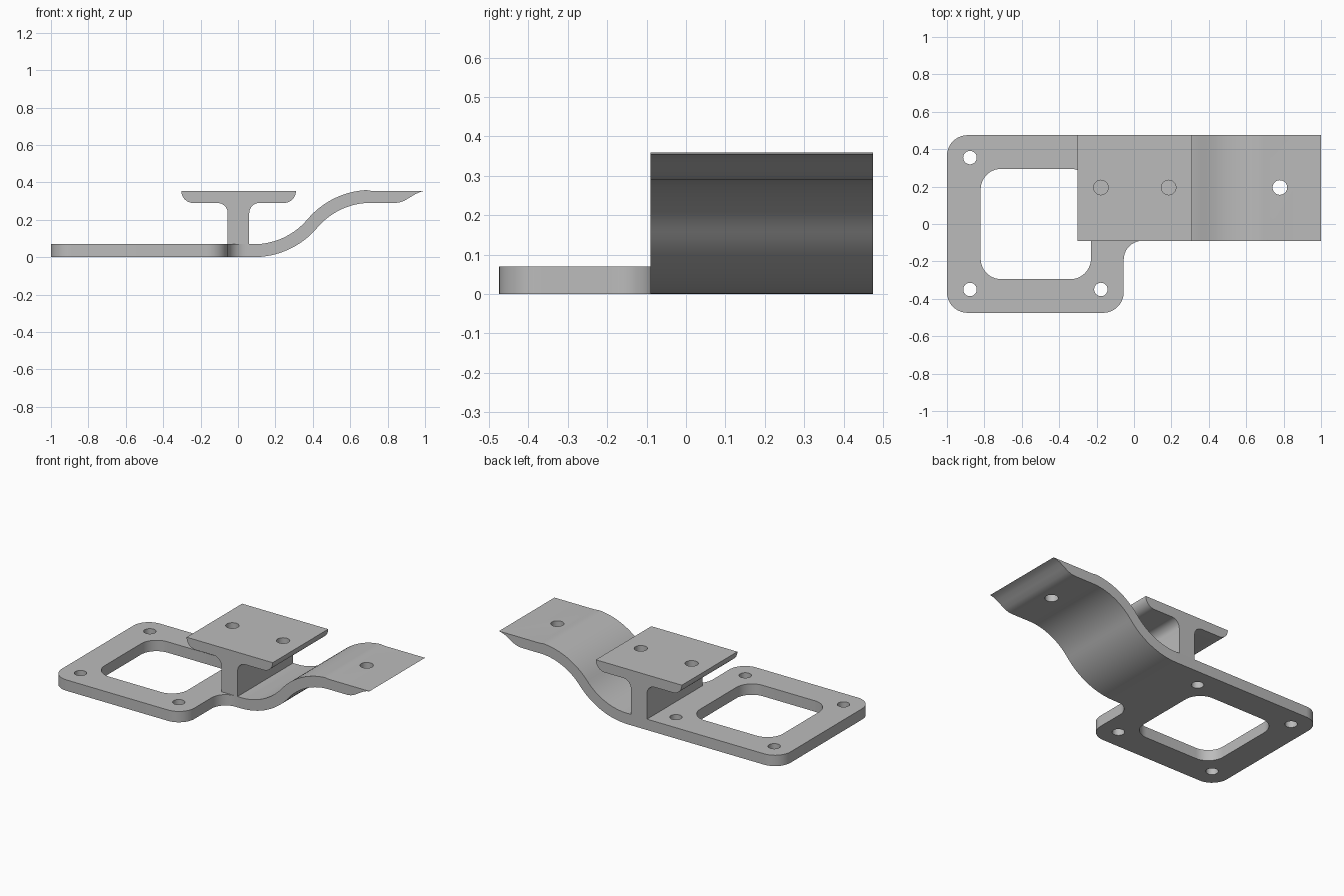
import bpy, bmesh, math
from mathutils import Vector

if "Cube" in bpy.data.objects:
    bpy.data.objects.remove(bpy.data.objects["Cube"])

metal = bpy.data.materials.new("plain_grey")
metal.diffuse_color = (0.5, 0.5, 0.5, 1)
metal.use_nodes = True
metal.node_tree.nodes["Principled BSDF"].inputs["Base Color"].default_value = metal.diffuse_color

BACK, FRONT = 0.475, -0.09      # depth of strap and tee
T, TOP, UNDER = 0.07, 0.355, 0.29
JOIN = 0.085                    # where the plate meets the strap


def rounded(corners, steps=10):
    """Outline from square corners (x, y, radius)."""
    out = []
    for i, (x, y, r) in enumerate(corners):
        p = Vector((x, y))
        if r == 0:
            out.append(p)
            continue
        u = (Vector(corners[i - 1][:2]) - p).normalized()
        v = (Vector(corners[(i + 1) % len(corners)][:2]) - p).normalized()
        c = p + (u + v) * r
        for k in range(steps + 1):
            a = math.pi / 2 * k / steps
            out.append(c - v * r * math.cos(a) - u * r * math.sin(a))
    return out


def prism(name, outline, lo, hi, along_y=False):
    """Extrude an outline along z, or along y for a side profile."""
    bm = bmesh.new()
    place = (lambda p: (p[0], lo, p[1])) if along_y else (lambda p: (p[0], p[1], lo))
    face = bm.faces.new([bm.verts.new(place(p)) for p in outline])
    ext = bmesh.ops.extrude_face_region(bm, geom=[face])
    move = Vector((0, hi - lo, 0)) if along_y else Vector((0, 0, hi - lo))
    bmesh.ops.translate(bm, vec=move,
                        verts=[g for g in ext["geom"] if isinstance(g, bmesh.types.BMVert)])
    bmesh.ops.recalc_face_normals(bm, faces=bm.faces)
    me = bpy.data.meshes.new(name)
    bm.to_mesh(me)
    bm.free()
    me.materials.append(metal)
    ob = bpy.data.objects.new(name, me)
    bpy.context.collection.objects.link(ob)
    return ob


def activate(ob):
    bpy.ops.object.select_all(action='DESELECT')
    ob.select_set(True)
    bpy.context.view_layer.objects.active = ob


def cut(ob, outline, lo, hi):
    cutter = prism("cutter", outline, lo, hi)
    activate(ob)
    mod = ob.modifiers.new("cut", 'BOOLEAN')
    mod.operation, mod.solver, mod.object = 'DIFFERENCE', 'EXACT', cutter
    bpy.ops.object.modifier_apply(modifier=mod.name)
    bpy.data.objects.remove(cutter)


def circle(x, y, r, n=32):
    return [Vector((x + r * math.cos(2 * math.pi * k / n),
                    y + r * math.sin(2 * math.pi * k / n))) for k in range(n)]


def finish(ob, hidden):
    """Remove the hidden joint face and smooth the curved sides."""
    bm = bmesh.new()
    bm.from_mesh(ob.data)
    bmesh.ops.delete(bm, geom=[f for f in bm.faces if hidden(f.calc_center_median())],
                     context='FACES_ONLY')
    bm.to_mesh(ob.data)
    bm.free()
    activate(ob)
    bpy.ops.object.shade_smooth_by_angle(angle=math.radians(30))


# Base plate with window and corner holes
plate = prism("base_plate", rounded([
    (-1, -0.475, 0.11), (-0.055, -0.475, 0.11), (-0.055, FRONT, 0.1),
    (JOIN, FRONT, 0), (JOIN, BACK, 0), (-1, BACK, 0.11)]), 0, T)
cut(plate, rounded([(-0.82, -0.295, 0.11), (-0.23, -0.295, 0.11),
                    (-0.23, 0.295, 0.11), (-0.82, 0.295, 0.11)]), -0.1, 0.2)
for x in (-0.877, -0.177):
    for y in (-0.35, 0.355):
        cut(plate, circle(x, y, 0.036), -0.1, 0.2)
finish(plate, lambda c: abs(c.x - JOIN) < 1e-4)

# Curved strap: two arcs of equal radius offset to both sides, then a thin lip
x_end, rise, half = 0.71, UNDER, 0.0345
run = (x_end - JOIN) / 2
theta = 2 * math.atan(rise / 2 / run)
R = run / math.sin(theta)
path = []
for k in range(17):
    a = theta * k / 16
    path.append((JOIN + R * math.sin(a), 0.035 + R * (1 - math.cos(a)), a))
for k in range(15, -1, -1):
    a = theta * k / 16
    path.append((x_end - R * math.sin(a), 0.035 + rise - R * (1 - math.cos(a)), a))


def side(s):
    return [(x - s * math.sin(a), z + s * math.cos(a)) for x, z, a in path]


lower, upper = side(-half), side(half)
lower[0], upper[0] = (JOIN, 0), (JOIN, T)
lower[-1], upper[-1] = (x_end, UNDER), (x_end, TOP)
lip = [(0.84, UNDER), (0.865, 0.293), (0.89, 0.302), (0.92, 0.32),
       (0.95, 0.338), (0.975, 0.349), (1.0, TOP)]
strap = prism("curved_strap", lower + lip + upper[::-1], FRONT, BACK, True)
cut(strap, circle(0.78, 0.195, 0.039), 0.2, 0.5)
finish(strap, lambda c: abs(c.x - JOIN) < 1e-4)

# Tee bracket: web and flange in one profile
tee = prism("tee_bracket", rounded([
    (-0.055, T, 0), (0.06, T, 0), (0.06, UNDER, 0.055), (0.31, UNDER, 0.064),
    (0.31, TOP, 0), (-0.303, TOP, 0), (-0.303, UNDER, 0.064),
    (-0.055, UNDER, 0.055)]), FRONT, BACK, True)
for x in (-0.177, 0.185):
    cut(tee, circle(x, 0.195, 0.039), 0.2, 0.5)
finish(tee, lambda c: abs(c.z - T) < 1e-4)
